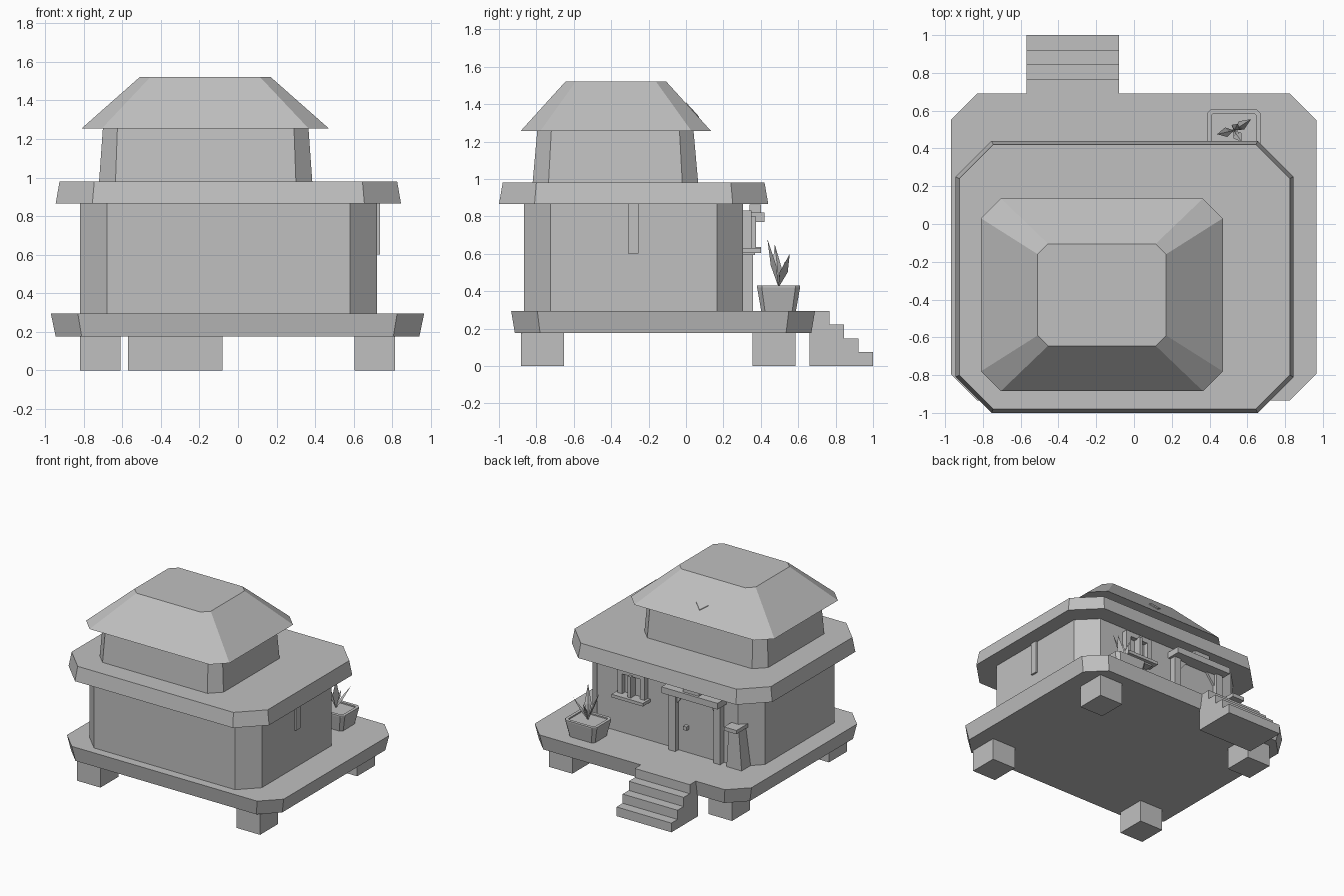
import bpy, bmesh
from mathutils import Vector

if "Cube" in bpy.data.objects:
    bpy.data.objects.remove(bpy.data.objects["Cube"], do_unlink=True)

GREY = (0.53, 0.53, 0.53, 1)
mat = bpy.data.materials.new("plain_grey")
mat.use_nodes = True
mat.diffuse_color = GREY
mat.node_tree.nodes["Principled BSDF"].inputs["Base Color"].default_value = GREY


def finish(name, bm):
    bmesh.ops.recalc_face_normals(bm, faces=bm.faces)
    mesh = bpy.data.meshes.new(name)
    bm.to_mesh(mesh)
    bm.free()
    mesh.materials.append(mat)
    obj = bpy.data.objects.new(name, mesh)
    bpy.context.collection.objects.link(obj)
    return obj


def loft(name, lower, upper):
    """Closed solid between two outlines with matching points."""
    bm = bmesh.new()
    a = [bm.verts.new(p) for p in lower]
    b = [bm.verts.new(p) for p in upper]
    bm.faces.new(a)
    bm.faces.new(b)
    for i in range(len(a)):
        j = (i + 1) % len(a)
        bm.faces.new((a[i], a[j], b[j], b[i]))
    return finish(name, bm)


def octagon(rect, c, z):
    """Rectangle (x0, x1, y0, y1) with cut corners."""
    x0, x1, y0, y1 = rect
    return [(x0 + c, y0, z), (x1 - c, y0, z), (x1, y0 + c, z), (x1, y1 - c, z),
            (x1 - c, y1, z), (x0 + c, y1, z), (x0, y1 - c, z), (x0, y0 + c, z)]


def tier(name, z0, rect0, c0, z1, rect1, c1):
    return loft(name, octagon(rect0, c0, z0), octagon(rect1, c1, z1))


def box(name, x0, x1, y0, y1, z0, z1):
    ring = [(x0, y0), (x1, y0), (x1, y1), (x0, y1)]
    return loft(name, [(x, y, z0) for x, y in ring], [(x, y, z1) for x, y in ring])


# Main stacked body
tier("platform", 0.175, (-0.945, 0.94, -0.915, 0.67), 0.135,
     0.295, (-0.97, 0.965, -0.935, 0.69), 0.14)
tier("lower_walls", 0.295, (-0.82, 0.72, -0.865, 0.305), 0.14,
     0.865, (-0.82, 0.72, -0.865, 0.305), 0.14)
tier("lower_roof", 0.865, (-0.945, 0.845, -1.0, 0.44), 0.19,
     0.98, (-0.925, 0.825, -0.98, 0.42), 0.18)
tier("upper_walls", 0.98, (-0.72, 0.385, -0.82, 0.065), 0.085,
     1.26, (-0.7, 0.365, -0.795, 0.04), 0.075)
tier("upper_roof", 1.255, (-0.81, 0.47, -0.885, 0.135), 0.105,
     1.52, (-0.51, 0.17, -0.645, -0.105), 0.055)

# Feet
for fx, x in (("right", -0.715), ("left", 0.71)):
    for fy, y in (("front", -0.767), ("back", 0.47)):
        box(f"{fy}_{fx}_foot", x - 0.105, x + 0.105, y - 0.115, y + 0.115, 0, 0.175)

# Stairs from one stepped profile
profile = [(0.66, 0), (1.0, 0)]
for i in range(4):
    profile += [(1.0 - 0.078 * i, 0.074 * (i + 1)), (0.922 - 0.078 * i, 0.074 * (i + 1))]
profile[-1] = (0.66, 0.295)
profile[-2] = (0.766, 0.295)
loft("stairs", [(-0.57, y, z) for y, z in profile], [(-0.08, y, z) for y, z in profile])

# Diamond plate on the back slope of the upper roof
slope = (1.52 - 1.255) / 0.24
diamond = [(-0.225, 0.035), (-0.17, 0.0), (-0.115, 0.035), (-0.17, 0.07)]
loft("roof_diamond", *[[(x, y, 1.255 + (0.135 - y) * slope + lift) for x, y in diamond]
                       for lift in (-0.005, 0.006)])

# Slat hanging on the side wall
box("side_slat", 0.71, 0.735, -0.31, -0.255, 0.6, 0.865)

# Door
DX = -0.325
box("door_panel", DX - 0.17, DX + 0.17, 0.3, 0.318, 0.295, 0.77)
for side, s in (("right", -1), ("left", 1)):
    a, b = sorted((DX + s * 0.17, DX + s * 0.23))
    box(f"{side}_door_post", a, b, 0.3, 0.358, 0.295, 0.77)
    corner = [(DX + s * 0.17, 0.77), (DX + s * 0.1, 0.77), (DX + s * 0.17, 0.68)]
    loft(f"{side}_door_corner", [(x, 0.31, z) for x, z in corner],
         [(x, 0.335, z) for x, z in corner])
box("door_lintel", DX - 0.25, DX + 0.25, 0.3, 0.42, 0.77, 0.82)
box("lintel_plaque", DX - 0.07, DX + 0.07, 0.34, 0.4, 0.82, 0.862)
box("door_knob", DX + 0.075, DX + 0.105, 0.315, 0.35, 0.485, 0.515)

# Window
WX = 0.245
box("window_pane", WX - 0.1, WX + 0.1, 0.3, 0.312, 0.63, 0.82)
box("window_sill", WX - 0.14, WX + 0.14, 0.3, 0.4, 0.605, 0.63)
box("window_sill_support", WX - 0.11, WX + 0.11, 0.3, 0.37, 0.592, 0.606)
box("window_header", WX - 0.12, WX + 0.12, 0.3, 0.35, 0.79, 0.83)
for label, dx, w, depth in (("right", -0.1, 0.02, 0.35), ("middle", 0, 0.014, 0.375),
                            ("left", 0.1, 0.02, 0.35)):
    box(f"{label}_window_bar", WX + dx - w, WX + dx + w, 0.3, depth, 0.63, 0.8)

# Shelf and its board beside the door
box("side_shelf", -0.73, -0.62, 0.2, 0.4, 0.605, 0.635)
loft("shelf_board", [(-0.745, 0.24, 0.295), (-0.61, 0.24, 0.295), (-0.61, 0.355, 0.295),
                     (-0.745, 0.355, 0.295)],
     [(-0.72, 0.24, 0.606), (-0.63, 0.24, 0.606), (-0.63, 0.355, 0.606), (-0.72, 0.355, 0.606)])

# Planter with a sunken bed
PX, PY = 0.528, 0.495


def around(hx, hy):
    return (PX - hx, PX + hx, PY - hy, PY + hy)


tier("planter", 0.295, around(0.115, 0.093), 0.02, 0.42, around(0.142, 0.115), 0.025)
rim = [octagon(around(0.142, 0.115), 0.025, 0.42), octagon(around(0.142, 0.115), 0.025, 0.43),
       octagon(around(0.118, 0.09), 0.01, 0.43), octagon(around(0.118, 0.09), 0.01, 0.42)]
bm = bmesh.new()
loops = [[bm.verts.new(p) for p in ring] for ring in rim]
for r in range(4):
    lo, hi = loops[r], loops[(r + 1) % 4]
    for i in range(8):
        j = (i + 1) % 8
        bm.faces.new((lo[i], lo[j], hi[j], hi[i]))
finish("planter_rim", bm)

# Folded pointed leaves
root = Vector((PX, PY, 0.42))
tips = [(0.57, 0.435, 0.68), (0.44, 0.475, 0.65), (0.62, 0.555, 0.6), (0.55, 0.53, 0.56)]
for n, tip in enumerate(tips):
    tip = Vector(tip)
    axis = tip - root
    side = axis.cross(Vector((0, 0, 1))).normalized() * 0.026
    out = side.cross(axis).normalized() * 0.014
    mid = root + axis * 0.45
    bm = bmesh.new()
    r, t, *ring = [bm.verts.new(p) for p in (root, tip, mid + side, mid + out, mid - side)]
    for i in range(3):
        bm.faces.new((r, ring[(i + 1) % 3], ring[i]))
        bm.faces.new((t, ring[i], ring[(i + 1) % 3]))
    finish(f"leaf_{n + 1}", bm)
